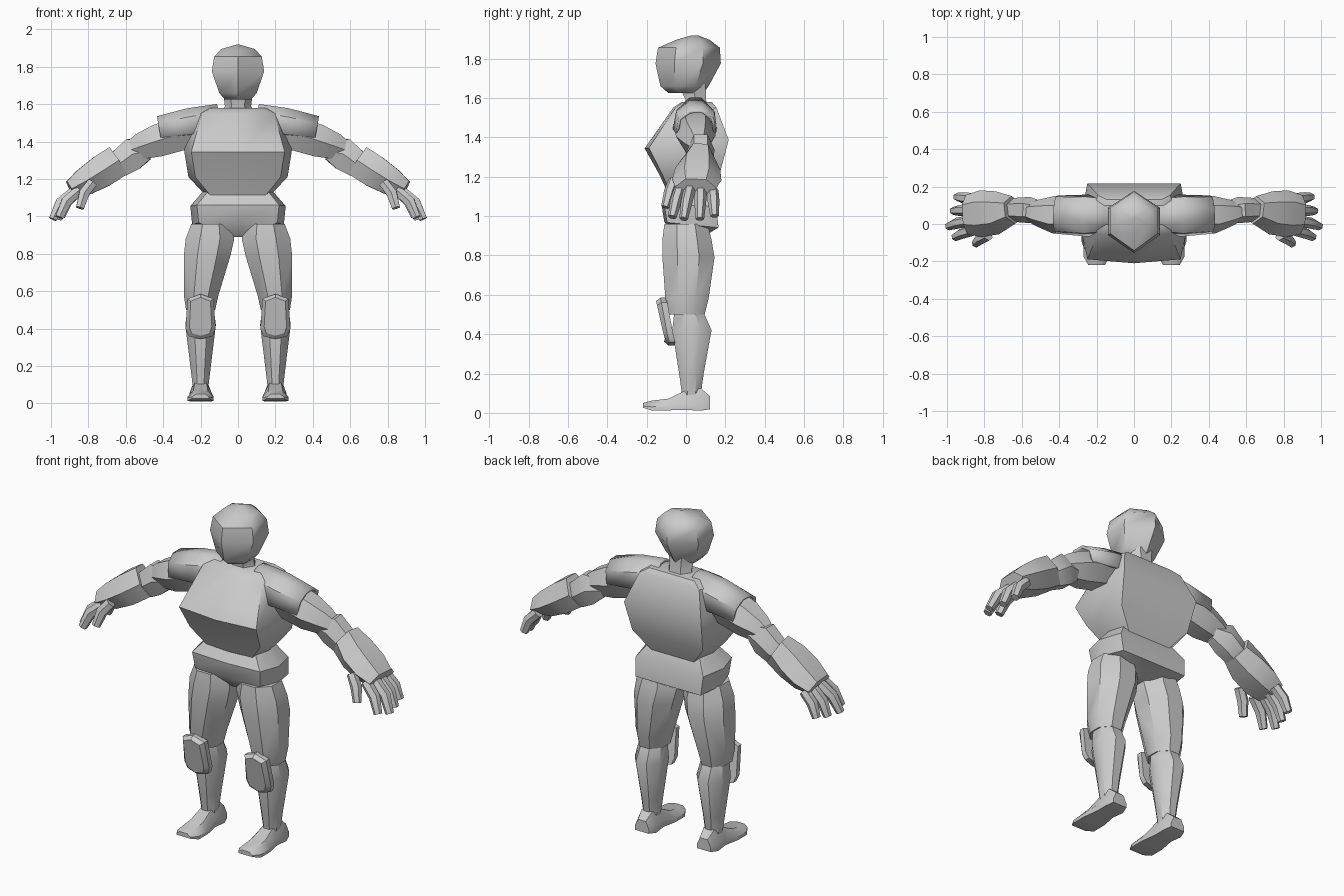
import bpy, bmesh, math
from mathutils import Vector

if "Cube" in bpy.data.objects:
    bpy.data.objects.remove(bpy.data.objects["Cube"])

grey = bpy.data.materials.new("plain grey")
grey.use_nodes = True
grey.diffuse_color = (0.6, 0.6, 0.6, 1)
grey.node_tree.nodes["Principled BSDF"].inputs["Base Color"].default_value = (0.6, 0.6, 0.6, 1)


def loft(name, rings, closed=True, smooth=40, thick=0):
    """Skin a list of point rings; closed rings are capped, open ones get thickness."""
    bm = bmesh.new()
    vs = [[bm.verts.new(p) for p in r] for r in rings]
    n = len(rings[0])
    for a, b in zip(vs, vs[1:]):
        for i in range(n if closed else n - 1):
            j = (i + 1) % n
            bm.faces.new((a[i], a[j], b[j], b[i]))
    if closed:
        bm.faces.new(vs[0][::-1])
        bm.faces.new(vs[-1])
    bmesh.ops.recalc_face_normals(bm, faces=bm.faces)
    me = bpy.data.meshes.new(name)
    bm.to_mesh(me)
    bm.free()
    ob = bpy.data.objects.new(name, me)
    bpy.context.collection.objects.link(ob)
    me.materials.append(grey)
    if thick:
        m = ob.modifiers.new("thickness", 'SOLIDIFY')
        m.thickness = thick
        m.offset = 0
    bpy.ops.object.select_all(action='DESELECT')
    ob.select_set(True)
    bpy.context.view_layer.objects.active = ob
    bpy.ops.object.shade_smooth_by_angle(angle=math.radians(smooth))
    return ob


# Unit sections: pointed front and back, boxy body, regular polygons
POINTED = [(0, -1), (1, -.42), (1, .45), (0, 1), (-1, .45), (-1, -.42)]
BODY = [(0, -1), (.86, -.9), (1, 0), (.86, 1), (-.86, 1), (-1, 0), (-.86, -.9)]
HEX = [(math.cos(k * math.pi / 3), math.sin(k * math.pi / 3)) for k in range(6)]
OCT = [(math.cos((k + .5) * math.pi / 4) * 1.08, math.sin((k + .5) * math.pi / 4) * 1.08)
       for k in range(8)]


def level(sec, z, w, y0, y1, x=0, slope=0):
    """Horizontal ring: half width w, depth y0..y1, optional slope of z along y."""
    cy, d = (y0 + y1) / 2, (y1 - y0) / 2
    return [(x + u * w, cy + v * d, z + slope * v * d) for u, v in sec]


def along(sec, path, flip):
    """Rings across a path of (x, y, z, half width, half height)."""
    out = []
    for i, (x, y, z, w, h) in enumerate(path):
        a, b = path[max(i - 1, 0)], path[min(i + 1, len(path) - 1)]
        t = Vector(b[:3]) - Vector(a[:3])
        t.normalize()
        up = Vector((-t.z, 0, t.x)).normalized()
        side = up.cross(t)
        c = Vector((x, y, z))
        ring = [c + side * u * w + up * v * h for u, v in sec]
        out.append([(p.x * flip, p.y, p.z) for p in ring])
    return out


def mirrored(rings, flip):
    return [[(p[0] * flip, p[1], p[2]) for p in r] for r in rings]


# Head and neck
loft("head", [level(POINTED, *r) for r in (
    (1.625, .07, -.09, .09), (1.66, .10, -.13, .115), (1.775, .14, -.155, .177),
    (1.855, .127, -.142, .172), (1.895, .09, -.05, .12), (1.918, .01, .03, .06))], smooth=50)
loft("neck", [level(HEX, *r) for r in (
    (1.53, .10, -.02, .13), (1.59, .07, -.01, .11), (1.67, .08, -.05, .11))], smooth=50)

# Torso and hips
loft("chest", [
    level(BODY, 1.09, .15, -.08, .12),
    level(BODY, 1.21, .265, -.135, .17),
    level(BODY, 1.365, .29, -.21, .217, slope=.1),
    level(BODY, 1.55, .225, -.065, .155),
    level(BODY, 1.58, .17, -.02, .13)])
loft("hips", [
    level(BODY, .89, .05, -.04, .08),
    level(BODY, .955, .245, -.11, .165, slope=-.1),
    level(BODY, 1.055, .255, -.125, .155, slope=-.05),
    level(BODY, 1.13, .19, -.08, .11)])

for side, s in (("left", 1), ("right", -1)):
    # Leg
    loft(side + "_thigh", mirrored([level(OCT, *r) for r in (
        (.50, .078, -.085, .095, .20), (.58, .093, -.105, .115, .197),
        (.79, .125, -.12, .145, .165), (.88, .13, -.12, .13, .15),
        (.96, .105, -.11, .11, .145))], s))
    loft(side + "_shin", mirrored([level(OCT, *r) for r in (
        (.09, .042, -.02, .075, .20), (.20, .055, -.035, .09, .20),
        (.42, .082, -.07, .13, .20), (.51, .07, -.06, .09, .20))], s))

    # Knee guard: a bevelled slab leaning forward at the top
    outline = [(0, .585, -.13), (.07, .56, -.125), (.08, .40, -.095), (.065, .36, -.085),
               (0, .343, -.09), (-.065, .36, -.085), (-.08, .40, -.095), (-.07, .56, -.125)]
    back = [(.2 + u, y + .03, z) for u, z, y in outline]
    rim = [(.2 + u, y, z) for u, z, y in outline]
    front = [(.2 + u * .75, y - .022, .47 + (z - .47) * .85) for u, z, y in outline]
    loft(side + "_knee_guard", mirrored([back, rim, front], s), smooth=35)

    # Foot: rings from heel to toe as (y, half width, bottom, top)
    foot = []
    for y, w, z0, z1 in ((.122, .045, .015, .085), (.075, .06, .005, .125), (.0, .055, .01, .115),
                         (-.09, .07, .01, .072), (-.175, .07, .01, .062), (-.218, .045, .025, .05)):
        cz, h = (z0 + z1) / 2, (z1 - z0) / 2
        foot.append([(.2 + u * w, y, cz + v * h) for u, v in
                     ((1, -.9), (1, -.2), (.55, 1), (-.55, 1), (-1, -.2), (-1, -.9))])
    loft(side + "_foot", mirrored(foot, s))

    # Arm
    loft(side + "_upper_arm", along(HEX, [
        (.17, .05, 1.48, .08, .08), (.30, .045, 1.445, .105, .105),
        (.43, .05, 1.405, .10, .10), (.52, .06, 1.375, .07, .08),
        (.60, .07, 1.345, .035, .045)], s))
    loft(side + "_forearm", along(HEX, [
        (.48, .065, 1.35, .05, .055), (.56, .075, 1.335, .07, .10),
        (.63, .075, 1.285, .065, .085), (.72, .065, 1.24, .05, .06)], s))
    loft(side + "_gauntlet", along(HEX, [
        (.645, .075, 1.295, .075, .10), (.73, .06, 1.24, .115, .10),
        (.82, .055, 1.185, .125, .085), (.895, .05, 1.145, .105, .055)], s))

    # Shoulder guard: an open bent plate over the arm
    arch = [(-1, -1), (-.85, .35), (-.3, 1), (.35, 1), (.9, .3), (1, -1)]
    loft(side + "_shoulder_guard", along(arch, [
        (.10, .045, 1.535, .085, .06), (.26, .045, 1.505, .105, .067),
        (.42, .05, 1.475, .095, .055)], s), closed=False, thick=.015)

    # Fingers and thumb, each curling down to the tip
    digits = (("little", .135, .86, 1.13, .145, .945, 1.0), ("ring", .075, .87, 1.13, .07, .965, .985),
              ("middle", .02, .87, 1.14, -.012, .99, .985), ("index", -.03, .85, 1.14, -.07, .955, .995),
              ("thumb", -.06, .78, 1.18, -.105, .845, 1.045))
    for finger, y0, x0, z0, y1, x1, z1 in digits:
        xm, ym, zm = x0 + (x1 - x0) * .65, (y0 + y1) / 2, z0 + (z1 - z0) * .42
        label = finger if finger == "thumb" else finger + "_finger"
        loft(side + "_" + label, along(HEX, [
            (x0, y0, z0, .03, .03), (xm, ym, zm, .03, .032),
            (x1, y1, z1, .022, .024)], s))
